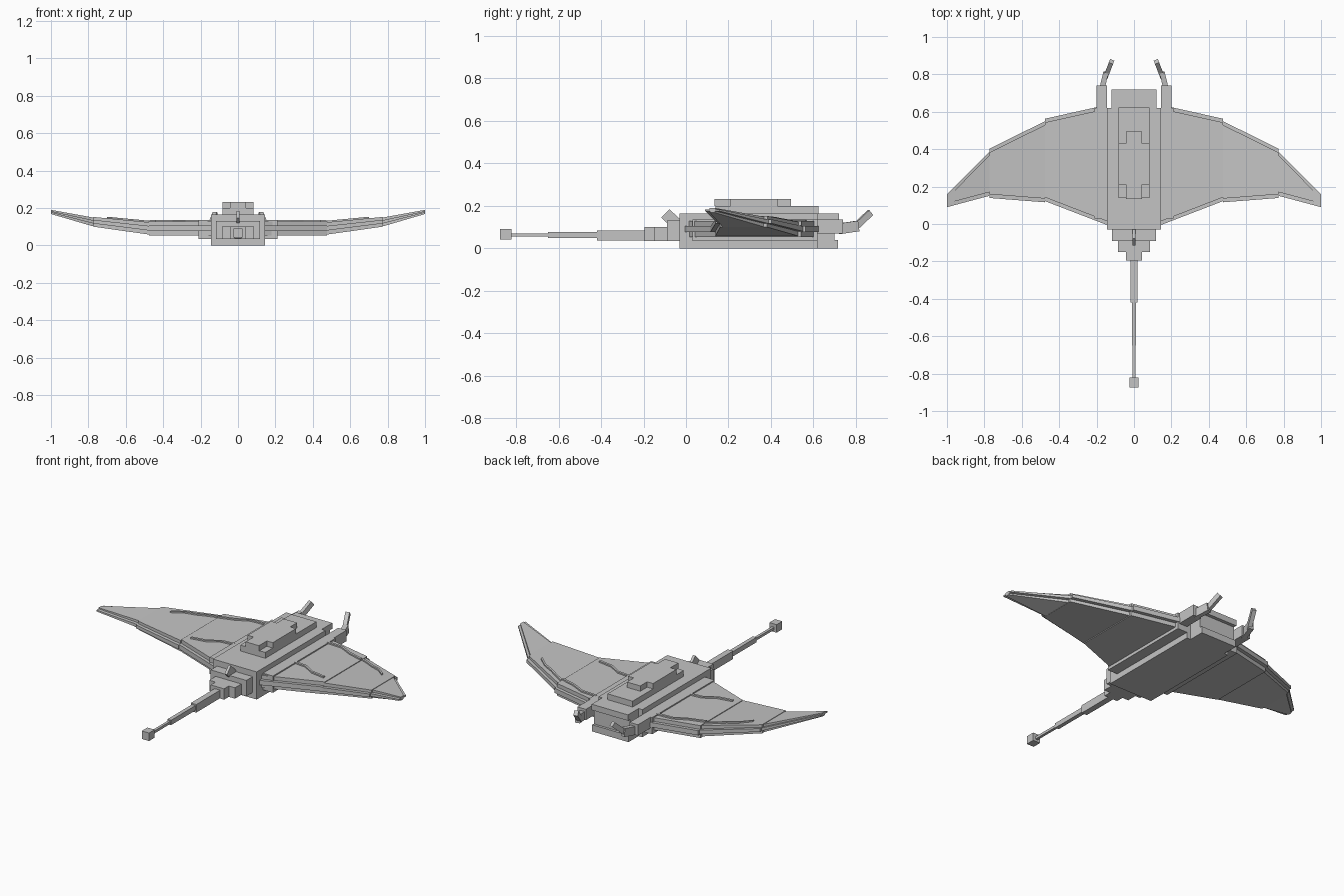
import bpy, bmesh, math
from mathutils import Vector

if "Cube" in bpy.data.objects:
    bpy.data.objects.remove(bpy.data.objects["Cube"])

grey = bpy.data.materials.new("plain_grey")
grey.diffuse_color = (0.55, 0.55, 0.55, 1)
grey.use_nodes = True
grey.node_tree.nodes["Principled BSDF"].inputs["Base Color"].default_value = grey.diffuse_color


def finish(name, bm):
    bmesh.ops.recalc_face_normals(bm, faces=bm.faces)
    me = bpy.data.meshes.new(name)
    bm.to_mesh(me)
    bm.free()
    me.materials.append(grey)
    ob = bpy.data.objects.new(name, me)
    bpy.context.collection.objects.link(ob)
    return ob


def hexa(bm, low, high):
    """Closed solid between two matching outlines."""
    a = [bm.verts.new(p) for p in low]
    b = [bm.verts.new(p) for p in high]
    n = len(a)
    bm.faces.new(a)
    bm.faces.new(b)
    for i in range(n):
        j = (i + 1) % n
        bm.faces.new((a[i], a[j], b[j], b[i]))


def box(name, x0, x1, y0, y1, z0, z1):
    bm = bmesh.new()
    ring = [(x0, y0), (x1, y0), (x1, y1), (x0, y1)]
    hexa(bm, [(x, y, z0) for x, y in ring], [(x, y, z1) for x, y in ring])
    return finish(name, bm)


def mid(name, w, y0, y1, z0, z1):
    return box(name, -w, w, y0, y1, z0, z1)


def beam(name, p, q, w, h):
    """Square-ended bar from p to q."""
    p, q = Vector(p), Vector(q)
    d = (q - p).normalized()
    side = d.cross(Vector((0, 0, 1))).normalized()
    up = side.cross(d)
    ring = [side * sx * w / 2 + up * sz * h / 2
            for sx, sz in ((-1, -1), (1, -1), (1, 1), (-1, 1))]
    bm = bmesh.new()
    hexa(bm, [p + r for r in ring], [q + r for r in ring])
    return finish(name, bm)


def mirror(ob):
    ob.modifiers.new("mirror", 'MIRROR')
    return ob


# body core and stepped back
mid("belly_plate", 0.145, -0.03, 0.62, 0.0, 0.04)
mid("lower_jaw", 0.12, 0.62, 0.715, 0.0, 0.04)
mid("body_core", 0.145, -0.03, 0.62, 0.04, 0.165)
mid("head", 0.12, 0.62, 0.70, 0.04, 0.13)
mid("upper_jaw", 0.12, 0.62, 0.72, 0.13, 0.165)
mid("side_rail", 0.21, 0.03, 0.62, 0.035, 0.135)
mid("back_ridge", 0.083, 0.14, 0.623, 0.165, 0.2)
mid("back_hump", 0.083, 0.21, 0.43, 0.2, 0.232)
mid("back_hump_spine", 0.044, 0.135, 0.495, 0.2, 0.232)

# rump and tail
mid("rump_wide", 0.118, -0.09, -0.03, 0.035, 0.13)
mid("rump_middle", 0.085, -0.15, -0.09, 0.035, 0.1)
mid("rump_narrow", 0.044, -0.195, -0.15, 0.035, 0.1)
mid("tail_base", 0.018, -0.42, -0.195, 0.037, 0.085)
mid("tail_middle", 0.012, -0.65, -0.42, 0.048, 0.077)
mid("tail_thin", 0.008, -0.825, -0.65, 0.055, 0.07)
mid("tail_tip", 0.024, -0.875, -0.822, 0.042, 0.09)
beam("small_fin", (0, -0.02, 0.09), (0, -0.097, 0.165), 0.016, 0.055)

# horns beside the mouth
mirror(box("horn_base", 0.145, 0.2, 0.60, 0.74, 0.07, 0.135))
mirror(beam("horn_lower", (0.172, 0.72, 0.092), (0.15, 0.81, 0.105), 0.028, 0.05))
mirror(beam("horn_upper", (0.152, 0.785, 0.09), (0.12, 0.868, 0.168), 0.024, 0.03))

# wings: each panel is (x, rear y, front y, bottom z, top z) at root and end
panels = {
    "wing_inner": ((0.145, -0.005, 0.637, 0.053, 0.128), (0.475, 0.122, 0.563, 0.053, 0.128)),
    "wing_middle": ((0.475, 0.116, 0.55, 0.058, 0.124), (0.772, 0.139, 0.403, 0.1, 0.152)),
    "wing_outer": ((0.768, 0.152, 0.392, 0.1, 0.148), (1.0, 0.09, 0.158, 0.168, 0.19)),
}
layers = ((0.0, 0.33, 0.022), (0.33, 0.7, 0.0), (0.7, 1.0, 0.02))
for name, (r, e) in panels.items():
    bm = bmesh.new()
    for t0, t1, inset in layers:
        rings = []
        for t in (t0, t1):
            ring = []
            for (x, ya, yb, za, zb), flip in ((r, 0), (e, 1)):
                z = za + (zb - za) * t
                pts = [(x, ya + inset, z), (x, yb - inset, z)]
                ring += pts[::-1] if flip else pts
            rings.append(ring)
        hexa(bm, *rings)
    mirror(finish(name, bm))


def wing_top(x):
    """Height of the wing's upper surface."""
    if x < 0.475:
        return 0.128
    return 0.124 + (x - 0.475) * 0.028 / 0.297


# raised wavy veins on the wings
veins = {
    "front_vein": [(0.2, 0.56), (0.30, 0.555), (0.38, 0.515), (0.474, 0.487)],
    "outer_vein": [(0.476, 0.497), (0.53, 0.47), (0.58, 0.44), (0.64, 0.415), (0.70, 0.365)],
    "rear_vein": [(0.2, 0.25), (0.28, 0.242), (0.35, 0.2), (0.44, 0.185)],
}
for name, pts in veins.items():
    bm = bmesh.new()
    for (xa, ya), (xb, yb) in zip(pts, pts[1:]):
        rings = []
        for dz in (-0.01, 0.008):
            za, zb = wing_top(xa) + dz, wing_top(xb) + dz
            rings.append([(xa, ya - 0.007, za), (xb, yb - 0.007, zb),
                          (xb, yb + 0.007, zb), (xa, ya + 0.007, za)])
        hexa(bm, *rings)
    mirror(finish(name, bm))
